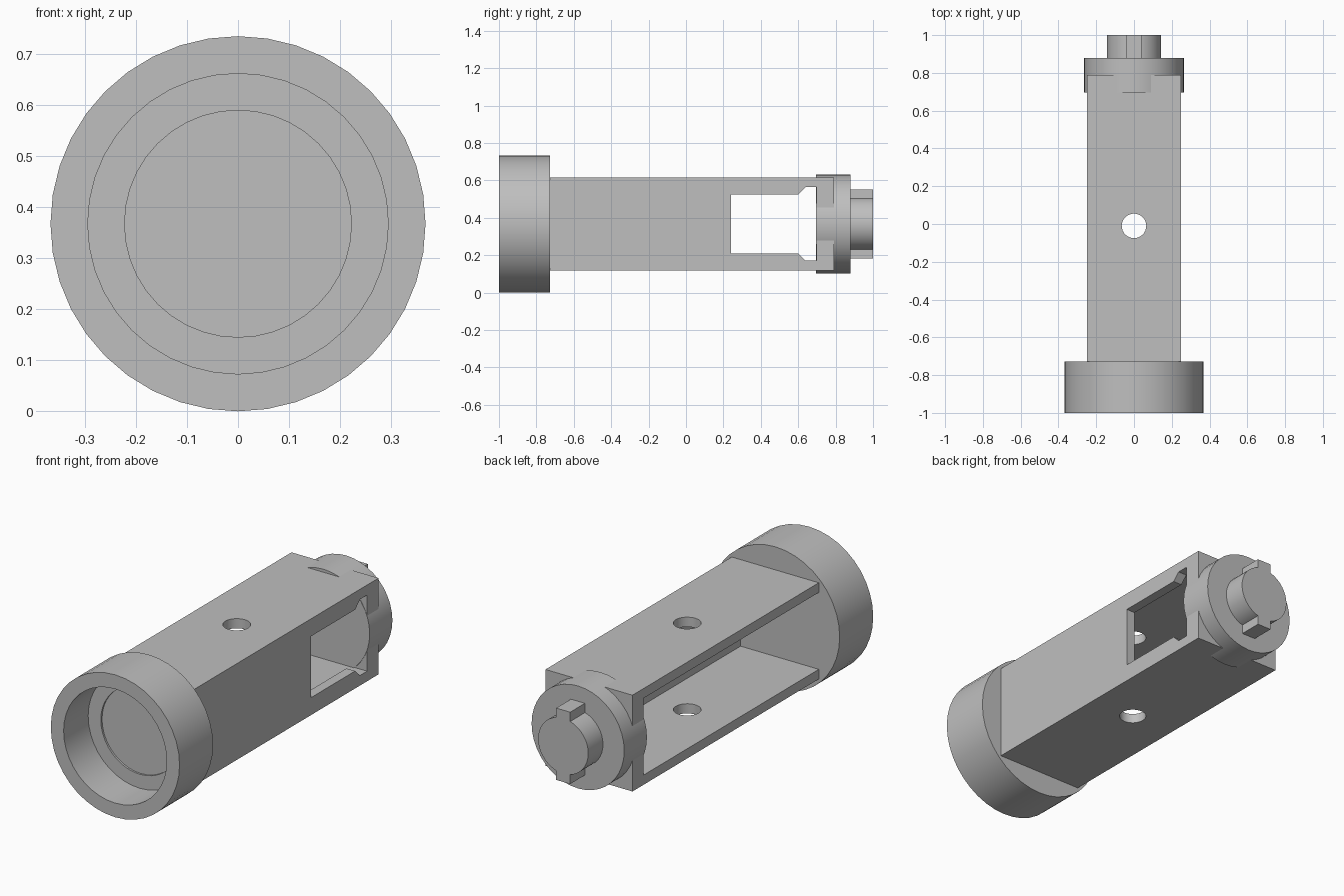
import bpy
import bmesh
from math import cos, sin, tau, radians

AXIS_Z = 0.367   # height of the long axis
SEGMENTS = 40
HALF = 0.248     # half width of the square body
INNER = 0.198    # half width of its cavity

default = bpy.data.objects.get("Cube")
if default:
    bpy.data.objects.remove(default, do_unlink=True)

grey = bpy.data.materials.new("plain grey")
grey.use_nodes = True
grey.diffuse_color = (0.52, 0.52, 0.52, 1)
grey.node_tree.nodes["Principled BSDF"].inputs["Base Color"].default_value = grey.diffuse_color


def finish(name, bm):
    bmesh.ops.recalc_face_normals(bm, faces=bm.faces)
    mesh = bpy.data.meshes.new(name)
    bm.to_mesh(mesh)
    bm.free()
    mesh.materials.append(grey)
    obj = bpy.data.objects.new(name, mesh)
    bpy.context.collection.objects.link(obj)
    return obj


def box(name, x, y, z):
    """Box from (min, max) ranges; z is measured from the long axis."""
    bm = bmesh.new()
    bmesh.ops.create_cube(bm, size=1)
    for v in bm.verts:
        v.co = (x[v.co.x > 0], y[v.co.y > 0], AXIS_Z + z[v.co.z > 0])
    return finish(name, bm)


def lathe(name, profile):
    """Turn (radius, y) points around the long axis, closing both ends."""
    bm = bmesh.new()
    rings = []
    for r, y in profile:
        angles = [tau * i / SEGMENTS for i in range(SEGMENTS)]
        rings.append([bm.verts.new((r * sin(a), y, AXIS_Z + r * cos(a))) for a in angles])
    for a, b in zip(rings, rings[1:]):
        for i in range(SEGMENTS):
            j = (i + 1) % SEGMENTS
            bm.faces.new((a[i], a[j], b[j], b[i]))
    bm.faces.new(rings[0])
    bm.faces.new(rings[-1])
    return finish(name, bm)


def prism(name, points, bottom, top, axis):
    """Extrude a closed outline: (y, z) points along x, or (x, y) points along z."""
    bm = bmesh.new()
    place = (lambda p, h: (h, p[0], AXIS_Z + p[1])) if axis == "x" else (lambda p, h: (p[0], p[1], h))
    low = [bm.verts.new(place(p, bottom)) for p in points]
    high = [bm.verts.new(place(p, top)) for p in points]
    bm.faces.new(low)
    bm.faces.new(high)
    for i in range(len(points)):
        j = (i + 1) % len(points)
        bm.faces.new((low[i], low[j], high[j], high[i]))
    return finish(name, bm)


def cut(target, cutter):
    cutter.hide_render = True
    mod = target.modifiers.new("cut", "BOOLEAN")
    mod.operation = "DIFFERENCE"
    mod.solver = "EXACT"
    mod.object = cutter
    bpy.context.view_layer.objects.active = target
    bpy.ops.object.modifier_apply(modifier=mod.name)
    bpy.data.objects.remove(cutter, do_unlink=True)


# Square body, open along its right-hand side
body = box("body", (-HALF, HALF), (-0.735, 0.79), (-HALF, HALF))
cut(body, box("cavity_cutter", (-0.4, INNER), (-0.8, 0.70), (-INNER, INNER)))

# Side window that flares next to the end wall
half_window = [(0.24, 0.158), (0.60, 0.158), (0.638, 0.196), (0.697, 0.196)]
outline = half_window + [(y, -z) for y, z in reversed(half_window)]
cut(body, prism("window_cutter", outline, 0.15, 0.4, "x"))

# Round hole through the top and bottom walls
circle = [(0.065 * cos(tau * i / 32), -0.01 + 0.065 * sin(tau * i / 32)) for i in range(32)]
cut(body, prism("hole_cutter", circle, -0.2, 1, "z"))

# Round cap with a stepped recess
cap = lathe("front_cap", [(0.367, -0.727), (0.367, -1), (0.294, -1), (0.294, -0.80),
                          (0.222, -0.80), (0.222, -0.79)])

# End disc, knob and its two locking tabs
disc = lathe("end_disc", [(0.264, 0.695), (0.264, 0.88)])
knob = lathe("knob", [(0.143, 0.87), (0.143, 1)])
for side, span in (("upper", (0.12, 0.185)), ("lower", (-0.185, -0.12))):
    box(side + "_tab", (-0.04, 0.04), (0.87, 1), span)

# Smooth the round walls, keeping edges sharp
bpy.ops.object.select_all(action="DESELECT")
for obj in (body, cap, disc, knob):
    obj.select_set(True)
bpy.context.view_layer.objects.active = body
bpy.ops.object.shade_smooth_by_angle(angle=radians(30))
